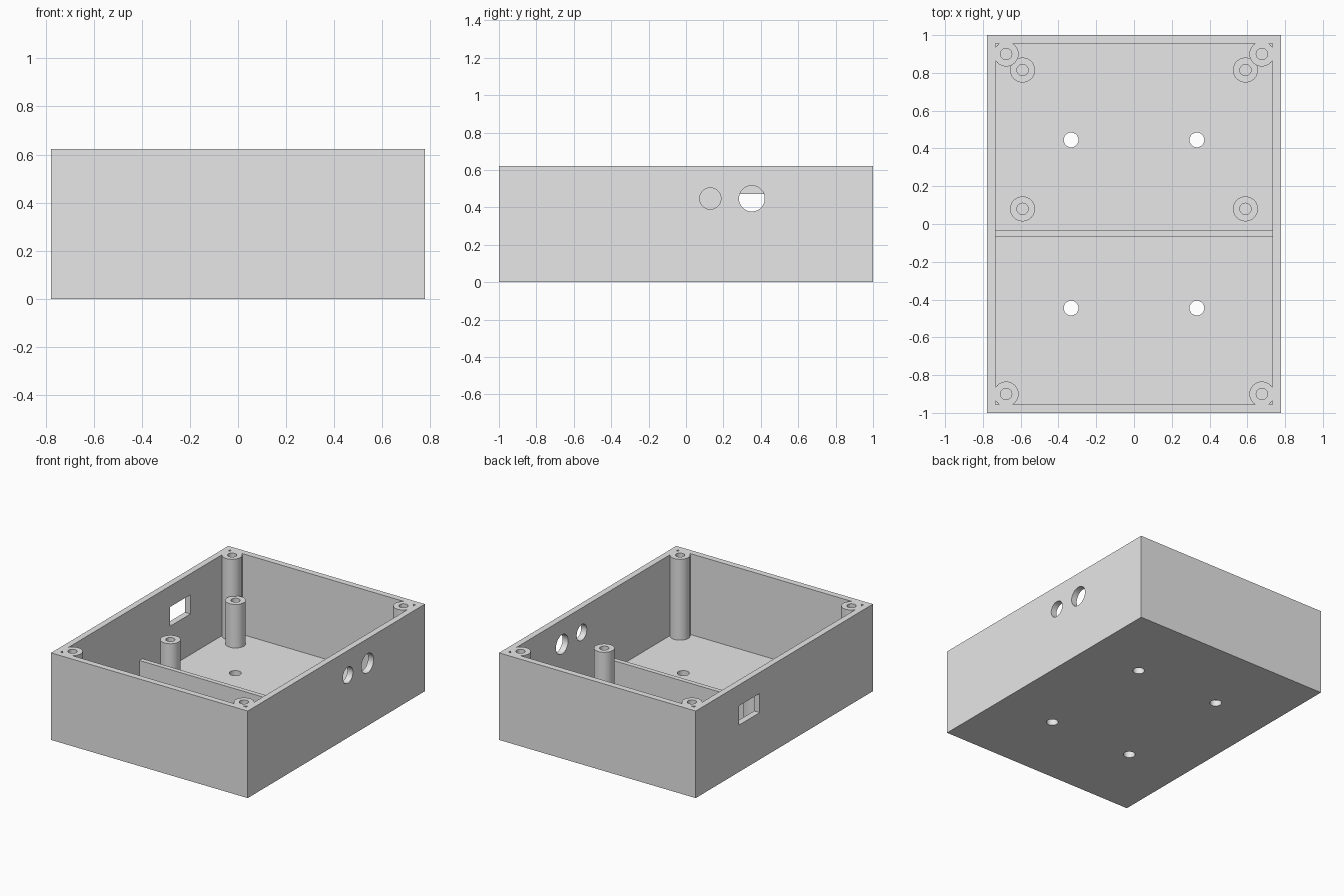
import bpy, bmesh, math
from mathutils import Matrix, Vector

cube = bpy.data.objects.get("Cube")
if cube:
    bpy.data.objects.remove(cube, do_unlink=True)

# Overall dimensions
HX, HY, HEIGHT = 0.777, 1.0, 0.622
WALL = FLOOR = 0.044
SEGMENTS = 48

grey = bpy.data.materials.new("light grey plastic")
grey.use_nodes = True
grey.diffuse_color = (0.8, 0.8, 0.8, 1)
grey.node_tree.nodes["Principled BSDF"].inputs["Base Color"].default_value = (0.8, 0.8, 0.8, 1)


def make_object(name, bm):
    bmesh.ops.recalc_face_normals(bm, faces=bm.faces)
    mesh = bpy.data.meshes.new(name)
    bm.to_mesh(mesh)
    bm.free()
    mesh.materials.append(grey)
    obj = bpy.data.objects.new(name, mesh)
    bpy.context.collection.objects.link(obj)
    return obj


def box(name, low, high):
    low, high = Vector(low), Vector(high)
    bm = bmesh.new()
    bmesh.ops.create_cube(bm, size=1, matrix=Matrix.Translation((low + high) / 2)
                          @ Matrix.Diagonal((high - low).to_4d()))
    return make_object(name, bm)


def cylinder(name, centre, radius, depth, turn=Matrix()):
    bm = bmesh.new()
    bmesh.ops.create_cone(bm, cap_ends=True, segments=SEGMENTS, radius1=radius, radius2=radius,
                          depth=depth, matrix=Matrix.Translation(centre) @ turn)
    return make_object(name, bm)


def tube(name, x, y, top, outer=0.066, inner=0.03):
    """Hollow screw post, lathed from a rectangular section and rooted in the floor."""
    base = FLOOR - 0.01
    bm = bmesh.new()
    section = [bm.verts.new((r, 0, z)) for r, z in
               ((outer, base), (outer, top), (inner, top), (inner, base))]
    edges = [bm.edges.new((section[i], section[i - 1])) for i in range(4)]
    bmesh.ops.spin(bm, geom=section + edges, cent=(0, 0, 0), axis=(0, 0, 1),
                   angle=math.tau, steps=SEGMENTS, use_merge=False)
    bmesh.ops.remove_doubles(bm, verts=bm.verts, dist=1e-4)
    bmesh.ops.translate(bm, verts=bm.verts, vec=(x, y, 0))
    return make_object(name, bm)


def shade(obj):
    bpy.ops.object.select_all(action='DESELECT')
    obj.select_set(True)
    bpy.context.view_layer.objects.active = obj
    bpy.ops.object.shade_smooth_by_angle(angle=math.radians(30))


def cut(obj, cutters):
    bpy.context.view_layer.objects.active = obj
    for cutter in cutters:
        cutter.hide_render = True
        mod = obj.modifiers.new(cutter.name, 'BOOLEAN')
        mod.operation, mod.solver, mod.object = 'DIFFERENCE', 'EXACT', cutter
        bpy.ops.object.modifier_apply(modifier=mod.name)
        bpy.data.objects.remove(cutter, do_unlink=True)


# Open-topped case
case = box("case", (-HX, -HY, 0), (HX, HY, HEIGHT))
cutters = [box("cavity", (-HX + WALL, -HY + WALL, FLOOR), (HX - WALL, HY - WALL, HEIGHT + 0.1))]

# Mounting holes through the floor
for sx in (-1, 1):
    for sy in (-1, 1):
        cutters.append(cylinder("floor_hole", (sx * 0.333, sy * 0.445, FLOOR / 2), 0.039, 0.2))

# Round ports in one side wall, rectangular port in the other
sideways = Matrix.Rotation(math.pi / 2, 4, 'Y')
for y, radius in ((0.13, 0.057), (0.352, 0.069)):
    cutters.append(cylinder("round_port", (HX - WALL / 2, y, 0.447), radius, 0.2, sideways))
cutters.append(box("square_port", (-HX - 0.1, 0.278, 0.335), (-HX + WALL + 0.1, 0.511, 0.472)))
cut(case, cutters)
shade(case)

# Low divider across the floor
box("divider", (-HX + WALL / 2, -0.065, FLOOR - 0.01), (HX - WALL / 2, -0.031, 0.222))

# Lid screw posts in the corners, board standoffs in the rear bay
for sx, side in ((-1, "right"), (1, "left")):
    for y, end in ((-0.9, "front"), (0.9, "back")):
        shade(tube(f"corner_post_{end}_{side}", sx * 0.677, y, HEIGHT))
    for y, end in ((0.08, "front"), (0.815, "back")):
        shade(tube(f"standoff_{end}_{side}", sx * 0.59, y, 0.355))
